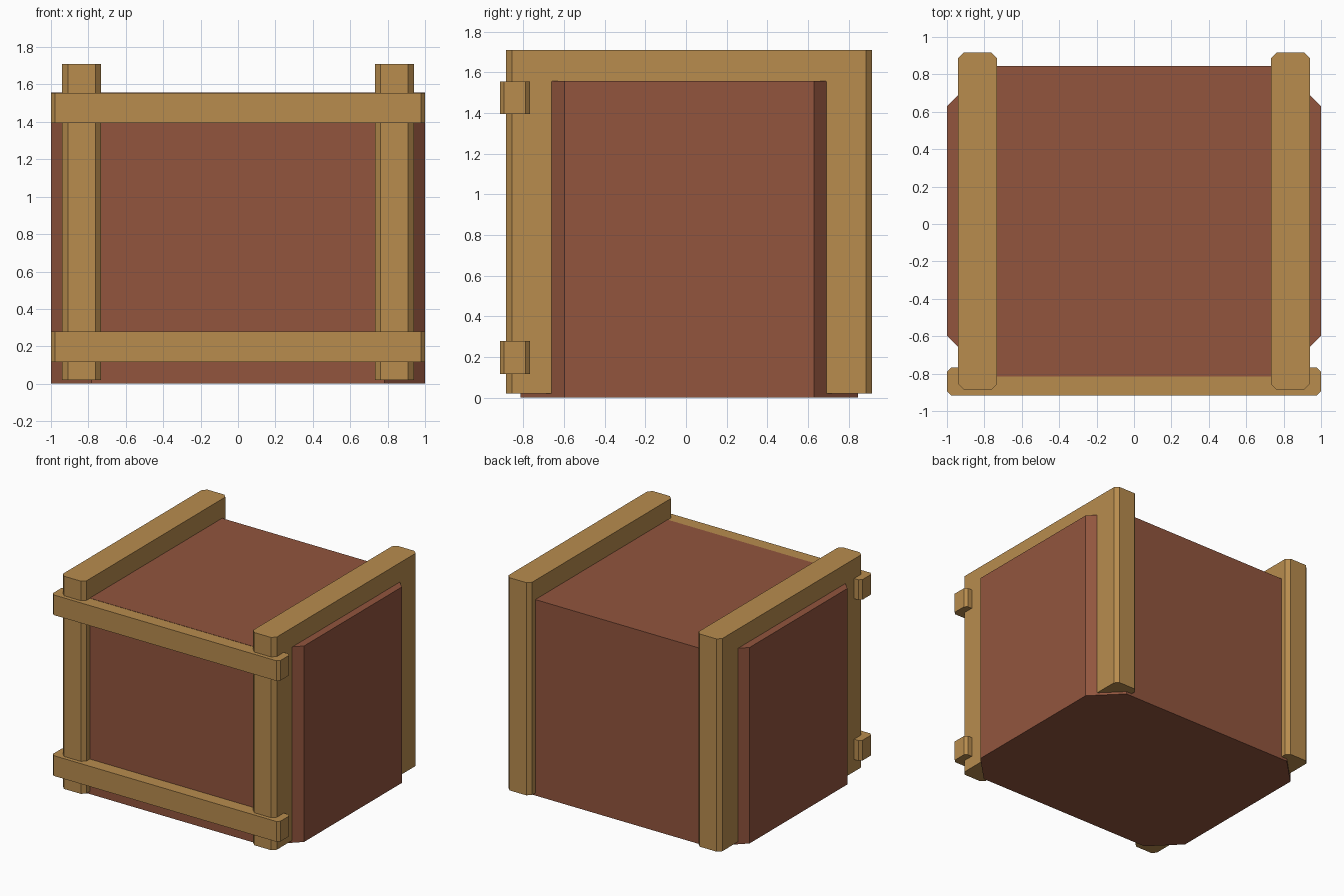
import bpy, bmesh

if "Cube" in bpy.data.objects:
    bpy.data.objects.remove(bpy.data.objects["Cube"])


def material(name, rgb):
    m = bpy.data.materials.new(name)
    m.diffuse_color = (*rgb, 1)
    m.use_nodes = True
    m.node_tree.nodes["Principled BSDF"].inputs["Base Color"].default_value = m.diffuse_color
    return m


WOOD = material("light wood", (0.479, 0.262, 0.076))
PANEL = material("red brown panel", (0.287, 0.091, 0.048))


def prism(name, outline, axis, lo, hi, chamfer, mat, y_ends=None):
    """Extrude a closed outline along x or z, then chamfer its upright edges.
    With y_ends, only upright edges lying on those two y positions are cut."""
    def place(p, t):
        return (t, p[0], p[1]) if axis == "x" else (p[0], p[1], t)
    bm = bmesh.new()
    face = bm.faces.new([bm.verts.new(place(p, lo)) for p in outline])
    ext = bmesh.ops.extrude_face_region(bm, geom=[face])
    for v in ext["geom"]:
        if isinstance(v, bmesh.types.BMVert):
            setattr(v.co, axis, hi)
    bmesh.ops.recalc_face_normals(bm, faces=bm.faces)

    def wanted(e):
        a, b = (v.co for v in e.verts)
        upright = abs(a.x - b.x) + abs(a.y - b.y) < 1e-5
        return upright and (y_ends is None or min(abs(a.y - y) for y in y_ends) < 1e-4)
    bmesh.ops.bevel(bm, geom=[e for e in bm.edges if wanted(e)], offset=chamfer,
                    offset_type='OFFSET', segments=1, affect='EDGES')
    bmesh.ops.recalc_face_normals(bm, faces=bm.faces)
    me = bpy.data.meshes.new(name)
    bm.to_mesh(me)
    bm.free()
    me.materials.append(mat)
    bpy.context.collection.objects.link(bpy.data.objects.new(name, me))


def rect(x0, x1, y0, y1):
    return [(x0, y0), (x1, y0), (x1, y1), (x0, y1)]


# Crate body with large chamfered upright corners
prism("crate_body", rect(-1, 1, -0.815, 0.846), "z", 0, 1.557, 0.217, PANEL)

# Arched side frames: two posts joined by a top beam
Y0, Y1, IN0, IN1, BOT, TOP, UNDER = -0.885, 0.916, -0.662, 0.692, 0.02, 1.71, 1.555
arch = [(Y0, BOT), (IN0, BOT), (IN0, UNDER), (IN1, UNDER),
        (IN1, BOT), (Y1, BOT), (Y1, TOP), (Y0, TOP)]
for side, x0, x1 in (("left", -0.94, -0.732), ("right", 0.732, 0.94)):
    prism(side + "_frame", arch, "x", x0, x1, 0.03, WOOD, (Y0, Y1))

# Horizontal rails across the front
for side, z0, z1 in (("lower", 0.117, 0.278), ("upper", 1.395, 1.555)):
    prism(side + "_front_rail", rect(-1, 1, -0.916, -0.768), "z", z0, z1, 0.021, WOOD)
